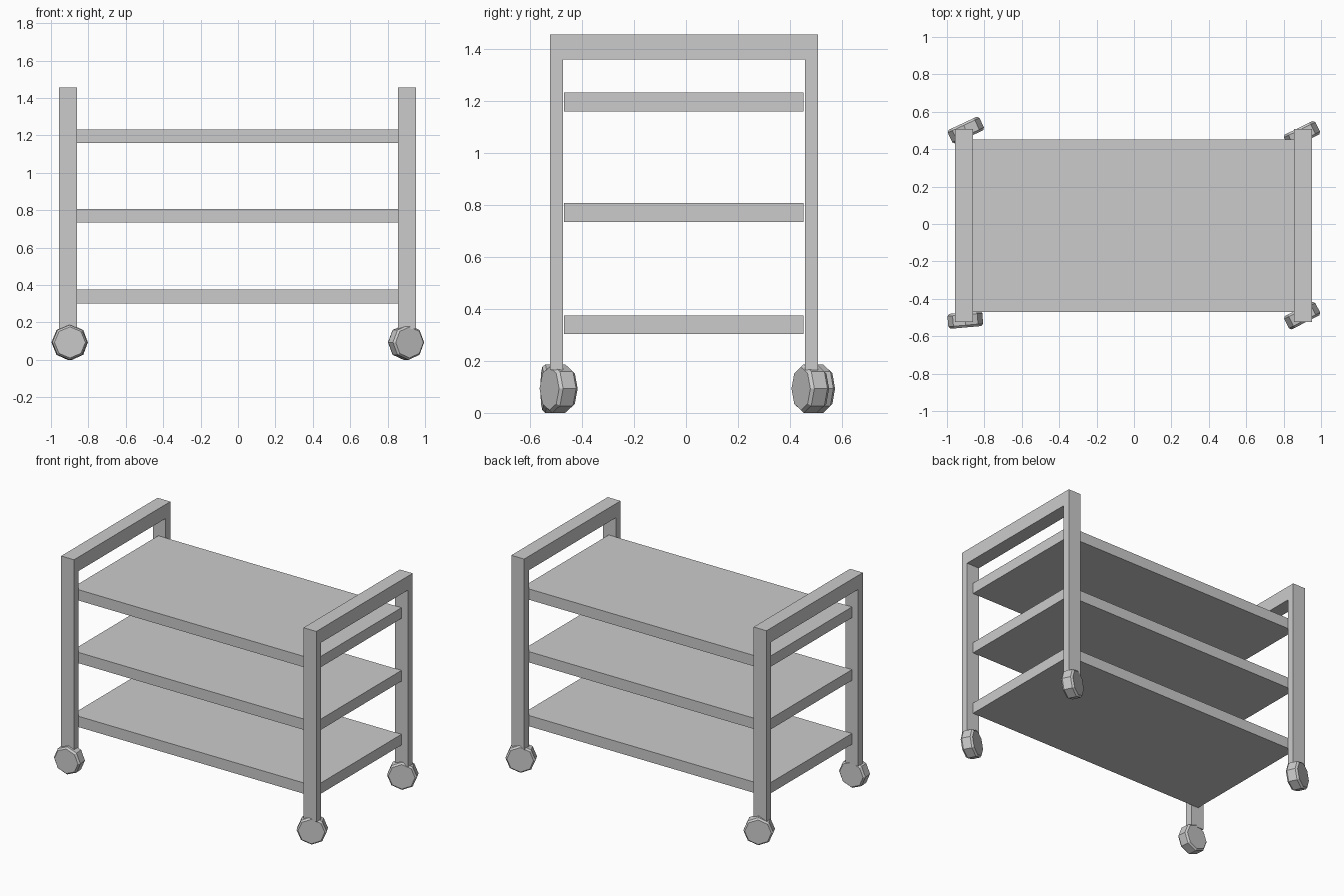
import bpy, bmesh
from math import cos, sin, pi, radians
from mathutils import Matrix

if "Cube" in bpy.data.objects:
    bpy.data.objects.remove(bpy.data.objects["Cube"])


def finish(name, bm):
    bmesh.ops.recalc_face_normals(bm, faces=bm.faces)
    me = bpy.data.meshes.new(name)
    bm.to_mesh(me)
    bm.free()
    ob = bpy.data.objects.new(name, me)
    bpy.context.collection.objects.link(ob)
    return ob


def end_frame(name, x0, x1):
    # upside-down U profile in the YZ plane, extruded along X
    y0, y1, i0, i1 = -0.523, 0.507, -0.473, 0.457
    low, rail, top = 0.165, 1.36, 1.455
    profile = [(y0, low), (y0, top), (y1, top), (y1, low),
               (i1, low), (i1, rail), (i0, rail), (i0, low)]
    bm = bmesh.new()
    face = bm.faces.new([bm.verts.new((x0, y, z)) for y, z in profile])
    ext = bmesh.ops.extrude_face_region(bm, geom=[face])
    verts = [g for g in ext["geom"] if isinstance(g, bmesh.types.BMVert)]
    bmesh.ops.translate(bm, verts=verts, vec=(x1 - x0, 0, 0))
    finish(name, bm)


def shelf(name, z):
    bm = bmesh.new()
    bmesh.ops.create_cube(bm, size=1)
    bmesh.ops.scale(bm, verts=bm.verts, vec=(1.82, 0.922, 0.073))
    ob = finish(name, bm)
    ob.location = (-0.003, -0.009, z)


def caster(name, x, y, angle):
    # eight-sided wheel with chamfered rims, built as four rings along Y
    r, cap, half, band = 0.0935, 0.083, 0.040, 0.028
    bm = bmesh.new()
    rings = [[bm.verts.new((rad * cos(k * pi / 4), d, rad * sin(k * pi / 4)))
              for k in range(8)]
             for d, rad in ((-half, cap), (-band, r), (band, r), (half, cap))]
    for a, b in zip(rings, rings[1:]):
        for k in range(8):
            n = (k + 1) % 8
            bm.faces.new((a[k], a[n], b[n], b[k]))
    bm.faces.new(rings[0])
    bm.faces.new(rings[-1])
    ob = finish(name, bm)
    ob.matrix_world = Matrix.Translation((x, y, r)) @ Matrix.Rotation(radians(angle), 4, 'Z')


# end frames with push handles
end_frame("left_frame", -0.957, -0.861)
end_frame("right_frame", 0.856, 0.952)

# three shelves
for label, z in (("lower", 0.339), ("middle", 0.771), ("upper", 1.195)):
    shelf(label + "_shelf", z)

# swivelled casters
caster("front_left_wheel", -0.902, -0.513, 5)
caster("front_right_wheel", 0.899, -0.490, 27)
caster("back_left_wheel", -0.899, 0.502, 25)
caster("back_right_wheel", 0.898, 0.478, 26)
